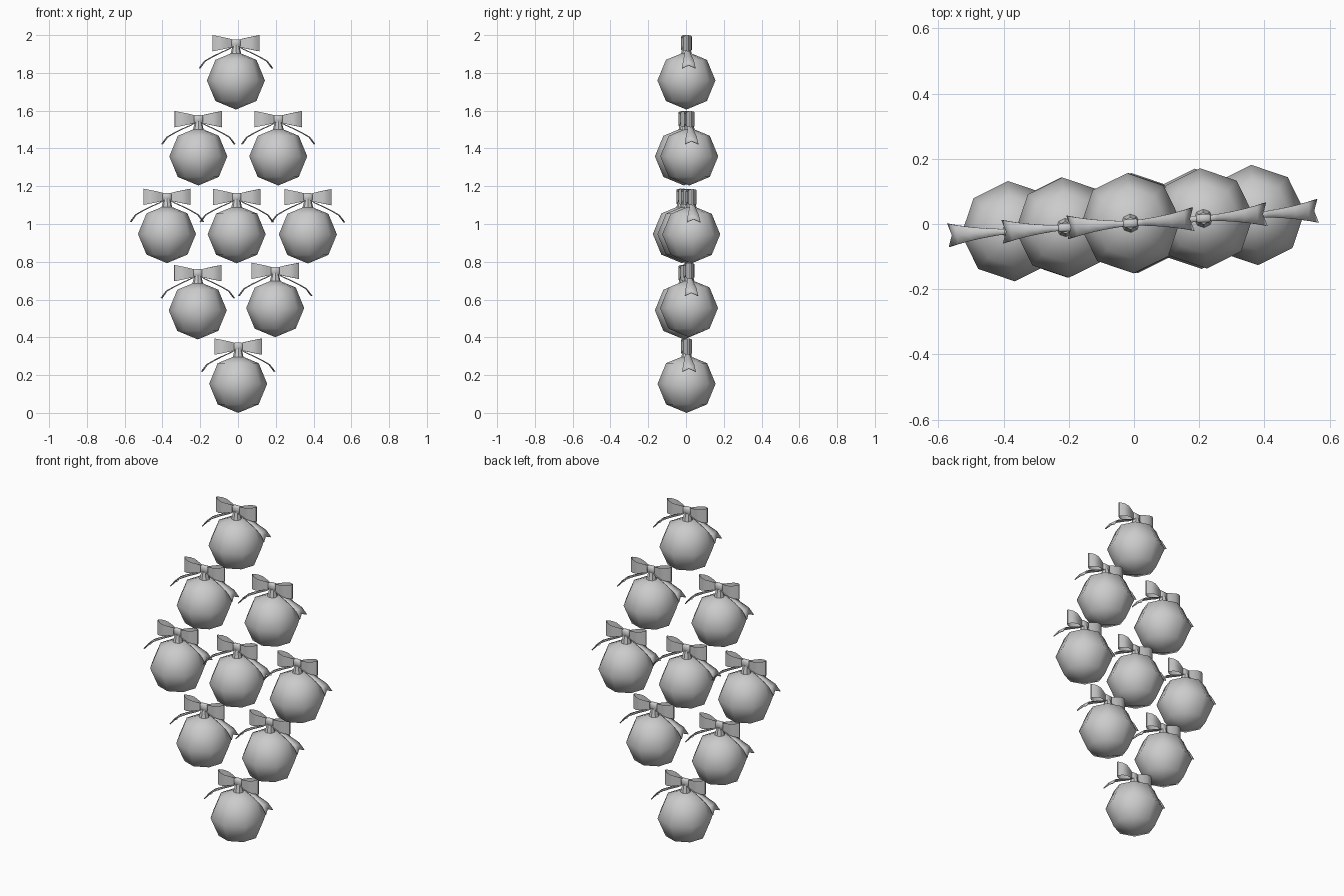
import bpy, bmesh, math
from mathutils import Matrix, Vector

cube = bpy.data.objects.get("Cube")
if cube:
    bpy.data.objects.remove(cube, do_unlink=True)

grey = bpy.data.materials.new("plain_grey")
grey.use_nodes = True
grey.diffuse_color = (0.6, 0.6, 0.6, 1)
grey.node_tree.nodes["Principled BSDF"].inputs["Base Color"].default_value = (0.6, 0.6, 0.6, 1)

TURN = math.radians(3.8)   # the whole cluster is turned slightly about z
RADIUS = 0.154
KNOT_Z = 0.197


def make_mesh(name, bm, angle):
    bmesh.ops.recalc_face_normals(bm, faces=bm.faces)
    mesh = bpy.data.meshes.new(name)
    bm.to_mesh(mesh)
    bm.free()
    mesh.materials.append(grey)
    for poly in mesh.polygons:
        poly.use_smooth = True
    mesh.set_sharp_from_angle(angle=math.radians(angle))
    return mesh


def strip(bm, rows, closed=False):
    """Skin a list of equal rows of points with quads."""
    verts = [[bm.verts.new(p) for p in row] for row in rows]
    pairs = list(zip(verts, verts[1:]))
    if closed:
        pairs.append((verts[-1], verts[0]))
    for a, b in pairs:
        for i in range(len(a) - 1):
            bm.faces.new((a[i], a[i + 1], b[i + 1], b[i]))


def ball():
    bm = bmesh.new()
    bmesh.ops.create_uvsphere(bm, u_segments=8, v_segments=4, radius=RADIUS)
    return make_mesh("ball", bm, 180)


def neck():
    bm = bmesh.new()
    bmesh.ops.create_cone(bm, cap_ends=True, segments=8, radius1=0.03, radius2=0.018,
                          depth=0.05, matrix=Matrix.Translation((0, 0, 0.16)))
    return make_mesh("neck", bm, 40)


def knot():
    bm = bmesh.new()
    bmesh.ops.create_cube(bm, size=1, matrix=Matrix.Translation((0, 0, KNOT_Z))
                          @ Matrix.Diagonal((0.046, 0.026, 0.042, 1)))
    bmesh.ops.bevel(bm, geom=list(bm.edges), offset=0.006, segments=1, affect='EDGES')
    return make_mesh("knot", bm, 50)


def bow_loops():
    # open ribbon loops: lens outline in plan, taller at the outer end
    side = [(0.018, 0.004), (0.045, 0.014), (0.075, 0.024), (0.102, 0.02), (0.125, 0.004)]
    outline = side + [(x, -y) for x, y in reversed(side)]
    bm = bmesh.new()
    for s in (-1, 1):
        rows = []
        for x, y in outline:
            t = (x - 0.018) / 0.107
            half = 0.02 + 0.023 * t ** 0.9
            rows.append([(s * x, y, KNOT_Z + k * half) for k in (-1, 0, 1)])
        strip(bm, rows, closed=True)
    return make_mesh("bow_loops", bm, 50)


def ribbon_tails():
    # curved tails that widen outward and end in a shallow notch
    path = [(0.01, 0.183, 0.008), (0.04, 0.165, 0.010), (0.085, 0.145, 0.015),
            (0.125, 0.125, 0.021), (0.165, 0.102, 0.029), (0.193, 0.064, 0.036)]
    bm = bmesh.new()
    for s in (-1, 1):
        rows = []
        for i, (x, z, half) in enumerate(path):
            notch = Vector((-0.012, 0, 0.016)) if i == len(path) - 1 else Vector()
            mid = Vector((x, 0, z)) + notch
            rows.append([(s * x, -half, z), (s * mid.x, 0, mid.z), (s * x, half, z)])
        strip(bm, rows)
    mesh = make_mesh("ribbon_tails", bm, 50)
    return mesh


parts = [ball(), neck(), knot(), bow_loops(), ribbon_tails()]

# diamond of hanging baubles: name, x, z
places = [
    ("top", -0.011, 1.76),
    ("upper_right", -0.21, 1.358), ("upper_left", 0.213, 1.358),
    ("middle_right", -0.376, 0.947), ("middle_centre", -0.007, 0.946), ("middle_left", 0.37, 0.945),
    ("lower_right", -0.213, 0.543), ("lower_left", 0.197, 0.555),
    ("bottom", 0.001, 0.154),
]
for place, x, z in places:
    spot = Matrix.Translation((x, x * math.tan(TURN) + 0.003, z)) @ Matrix.Rotation(TURN, 4, 'Z')
    for mesh in parts:
        obj = bpy.data.objects.new(place + "_" + mesh.name, mesh)
        bpy.context.collection.objects.link(obj)
        obj.matrix_world = spot
        if mesh.name.startswith("ribbon_tails"):
            thick = obj.modifiers.new("thickness", 'SOLIDIFY')
            thick.thickness = 0.005
            thick.offset = 0
